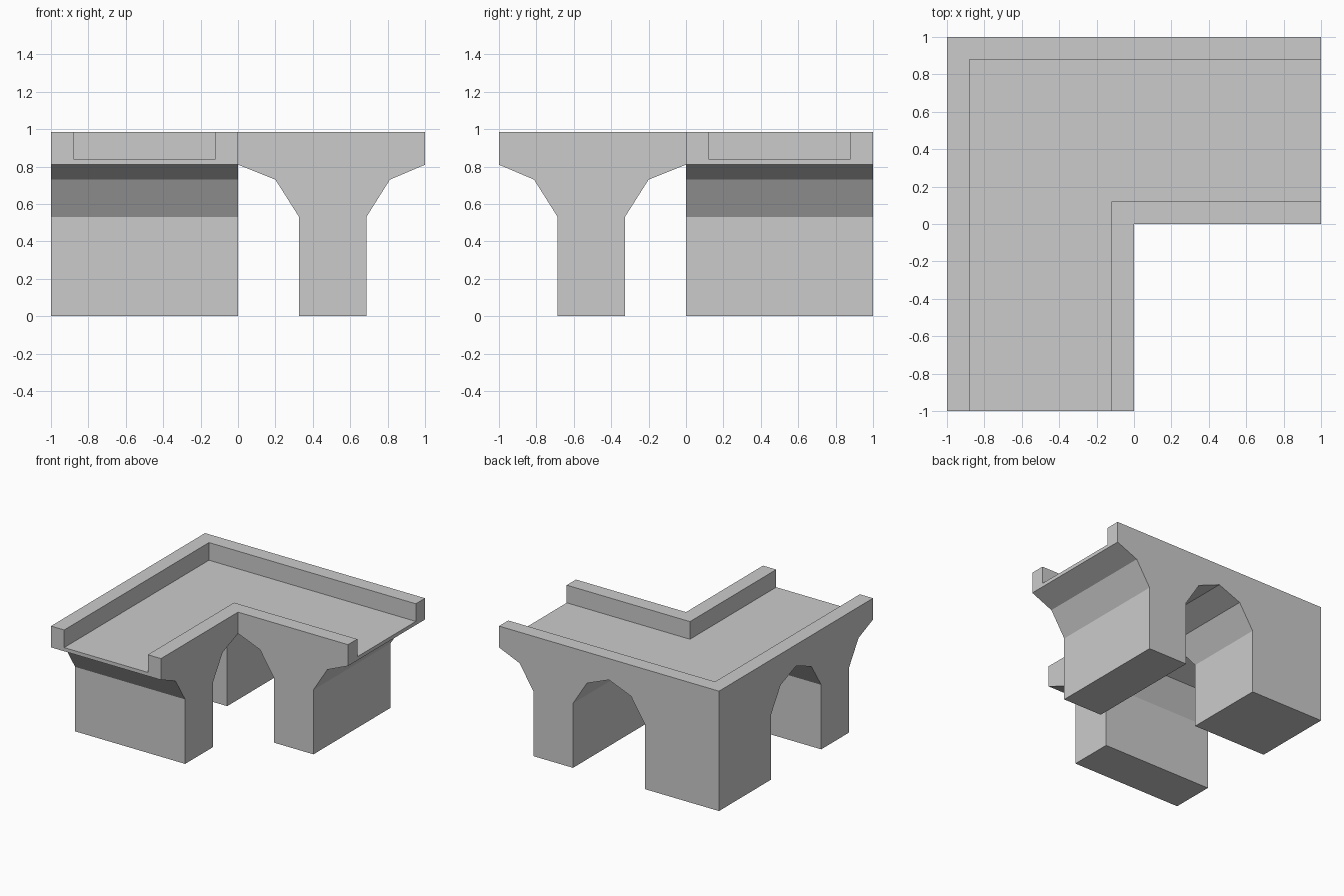
import bpy
import bmesh

cube = bpy.data.objects.get("Cube")
if cube:
    bpy.data.objects.remove(cube, do_unlink=True)

TOP, DECK, SOFFIT = 0.985, 0.84, 0.81
KERB = 0.12

# Half arch: distance from the crown, height
half_arch = [(0, SOFFIT), (0.2, 0.73), (0.327, 0.53), (0.327, 0)]
# Underside of one arm: half arch, pier, then half arch at the open end
arm = half_arch + [(0.686, 0), (0.686, 0.53), (0.812, 0.73), (1, SOFFIT)]
# Cross-section of the roadway with its two parapets, inner side to outer side
road = [(0, TOP), (KERB, TOP), (KERB, DECK),
        (1 - KERB, DECK), (1 - KERB, TOP), (1, TOP)]

bm = bmesh.new()


def face(points):
    bm.faces.new([bm.verts.new(p) for p in points])


def both(points):
    """Add a face and its mirror image across the diagonal of the corner."""
    face(points)
    face([(-y, -x, z) for x, y, z in points])


def pairs(items):
    return zip(items, items[1:])


# Roadway and parapets, mitred at the corner
for (a, za), (b, zb) in pairs(road):
    both([(1, a, za), (-a, a, za), (-b, b, zb), (1, b, zb)])

# Corner vault, mitred where the two arches cross
for (a, za), (b, zb) in pairs(half_arch):
    both([(-a, 1, za), (-a, a, za), (-b, b, zb), (-b, 1, zb)])

# Underside of each arm and its pier
for (a, za), (b, zb) in pairs(arm):
    both([(a, 1, za), (a, 0, za), (b, 0, zb), (b, 1, zb)])

# Foot of the corner pier
foot = half_arch[-1][0]
face([(-1, 1, 0), (-foot, 1, 0), (-foot, foot, 0), (-1, foot, 0)])

# Outer walls with the full arch opening
outer = [(-1, 0)] + [(-u, z) for u, z in reversed(half_arch)] + arm[1:]
both([(u, 1, z) for u, z in outer + [(1, TOP), (-1, TOP)]])

# Inner walls
both([(u, 0, z) for u, z in arm + [(1, TOP), (0, TOP)]])

# Open ends of the roadway
both([(1, y, z) for y, z in road + [(1, SOFFIT), (0, SOFFIT)]])

bmesh.ops.remove_doubles(bm, verts=bm.verts[:], dist=0.0001)
bmesh.ops.recalc_face_normals(bm, faces=bm.faces[:])
mesh = bpy.data.meshes.new("bridge_corner")
bm.to_mesh(mesh)
bm.free()

# Plain grey stone
stone = bpy.data.materials.new("grey_stone")
stone.use_nodes = True
colour = (0.6, 0.6, 0.6, 1)
stone.diffuse_color = colour
stone.node_tree.nodes["Principled BSDF"].inputs["Base Color"].default_value = colour
mesh.materials.append(stone)

bridge = bpy.data.objects.new("bridge_corner", mesh)
bpy.context.collection.objects.link(bridge)
